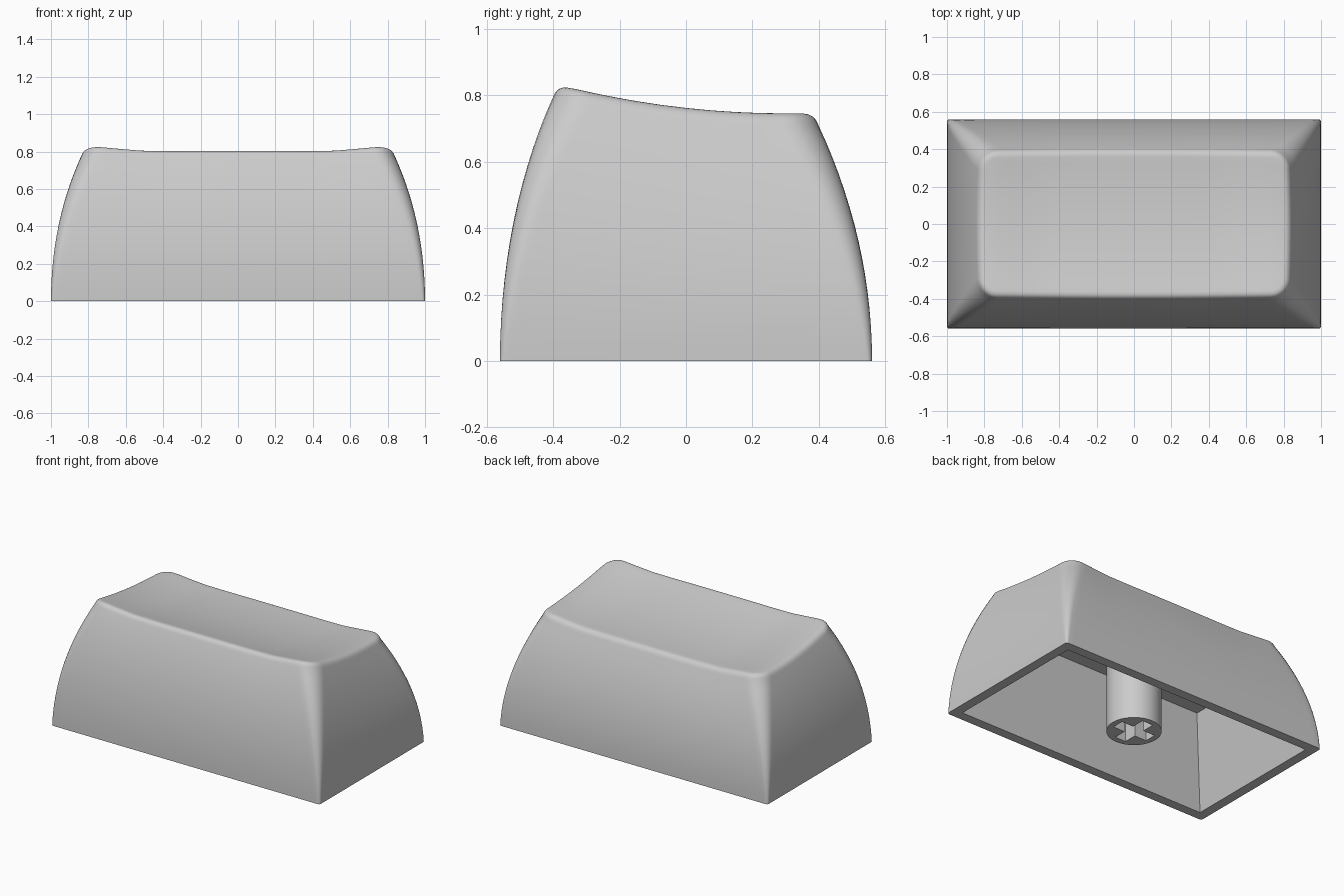
import bpy
import bmesh
import math

cube = bpy.data.objects.get("Cube")
if cube:
    bpy.data.objects.remove(cube, do_unlink=True)

GREY = (0.6, 0.6, 0.6, 1)
grey = bpy.data.materials.new("light_grey_plastic")
grey.use_nodes = True
grey.diffuse_color = GREY
grey.node_tree.nodes["Principled BSDF"].inputs["Base Color"].default_value = GREY

HALF_X, HALF_Y, TAPER = 1.0, 0.56, 0.155
CEILING = 0.57


def finish(obj, angle=35):
    bpy.ops.object.select_all(action='DESELECT')
    obj.select_set(True)
    bpy.context.view_layer.objects.active = obj
    bpy.ops.object.shade_smooth_by_angle(angle=math.radians(angle))


def to_object(name, bm):
    mesh = bpy.data.meshes.new(name)
    bm.to_mesh(mesh)
    bm.free()
    obj = bpy.data.objects.new(name, mesh)
    bpy.context.collection.objects.link(obj)
    mesh.materials.append(grey)
    return obj


def top_height(x, y):
    """Dished, forward-raised top surface with lifted ends."""
    s = min(max((abs(x) - 0.45) / 0.37, 0), 1)
    lift = s * s * (3 - 2 * s)
    return 0.762 - 0.11 * y + 0.19 * y * y - 0.025 * (1 - lift)


def outline(hx, hy, r, bow=0.0, corner=6, side=12):
    """Rounded rectangle, with side points gathered near the corners."""
    corners = [(1, 1), (-1, 1), (-1, -1), (1, -1)]
    pts = []
    for i, (sx, sy) in enumerate(corners):
        cx, cy = sx * (hx - r), sy * (hy - r)
        arc = []
        for k in range(corner + 1):
            a = math.pi / 2 * (i + k / corner)
            arc.append((cx + r * math.cos(a), cy + r * math.sin(a)))
        nx, ny = corners[(i + 1) % 4]
        b = math.pi / 2 * (i + 1)
        end = (nx * (hx - r) + r * math.cos(b), ny * (hy - r) + r * math.sin(b))
        pts += arc
        for k in range(1, side):
            f = (1 - math.cos(math.pi * k / side)) / 2
            pts.append((arc[-1][0] + f * (end[0] - arc[-1][0]),
                        arc[-1][1] + f * (end[1] - arc[-1][1])))
    return [(x * (1 - 0.015 * bow * (y / hy) ** 2),
             y * (1 - 0.02 * bow * (x / hx) ** 2)) for x, y in pts]


# Shell: cavity, bottom rim, bulged walls, rounded top edge and dished top
rings = []
for inset, z in ((0.215, CEILING), (0.065, 0)):
    rings.append([(x, y, z) for x, y in outline(HALF_X - inset, HALF_Y - inset, 0)])

STEPS, DROP = 14, 0.035
for k in range(STEPS + 1):
    t = k / STEPS
    d = TAPER * t * t
    pts = outline(HALF_X - d, HALF_Y - d, 0.015 + 0.085 * t, t * t)
    rings.append([(x, y, t * (top_height(x, y) - DROP)) for x, y in pts])

for k in range(1, 7):
    u = k / 6
    d = 2 * u * (1 - u) * 0.012 + u * u * 0.045
    fall = DROP * (1 - u) ** 2
    pts = outline(HALF_X - TAPER - d, HALF_Y - TAPER - d, 0.1 - d, 1)
    rings.append([(x, y, top_height(x, y) - fall) for x, y in pts])

for k in range(1, 13):
    f = 1 - k / 12
    rings.append([(x * f, y * f, top_height(x * f, y * f)) for x, y in pts])

bm = bmesh.new()
loops = [[bm.verts.new(p) for p in ring] for ring in rings]
count = len(loops[0])
for low, high in zip(loops, loops[1:]):
    for i in range(count):
        j = (i + 1) % count
        bm.faces.new((low[i], low[j], high[j], high[i]))
bm.faces.new(loops[0])
bmesh.ops.remove_doubles(bm, verts=bm.verts, dist=0.0001)
bmesh.ops.recalc_face_normals(bm, faces=bm.faces)
finish(to_object("cap_shell", bm))

# Stem: round post under the ceiling
bm = bmesh.new()
bmesh.ops.create_cone(bm, cap_ends=True, segments=48, radius1=0.167,
                      radius2=0.167, depth=CEILING + 0.02)
bmesh.ops.translate(bm, verts=bm.verts, vec=(0, 0, (CEILING + 0.02) / 2))
stem = to_object("stem", bm)

# Cross-shaped socket cut into the stem
for size in ((0.256, 0.08), (0.08, 0.256)):
    bm = bmesh.new()
    bmesh.ops.create_cube(bm, size=1)
    bmesh.ops.scale(bm, verts=bm.verts, vec=(*size, 0.5))
    cutter = to_object("socket_cutter", bm)
    cutter.hide_render = True
    mod = stem.modifiers.new("socket", 'BOOLEAN')
    mod.operation, mod.solver, mod.object = 'DIFFERENCE', 'EXACT', cutter
    bpy.context.view_layer.objects.active = stem
    bpy.ops.object.modifier_apply(modifier=mod.name)
    bpy.data.objects.remove(cutter, do_unlink=True)
finish(stem)
